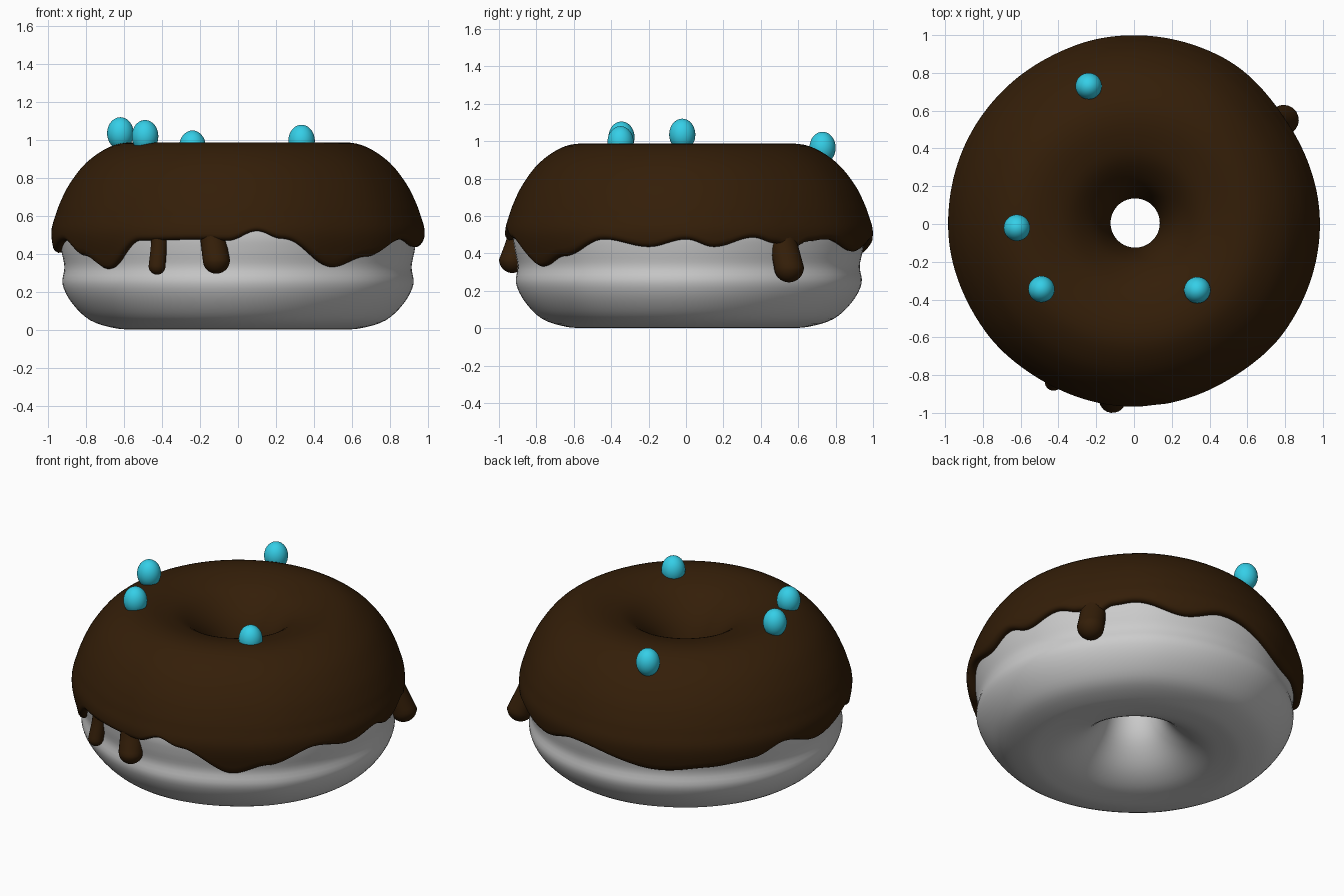
import bpy, bmesh, math
from mathutils import Vector

if "Cube" in bpy.data.objects:
    bpy.data.objects.remove(bpy.data.objects["Cube"])


def material(name, rgb):
    m = bpy.data.materials.new(name)
    m.diffuse_color = (*rgb, 1)
    m.use_nodes = True
    m.node_tree.nodes["Principled BSDF"].inputs["Base Color"].default_value = m.diffuse_color
    return m


DOUGH = material("pale_dough", (0.6, 0.6, 0.6))
CHOCOLATE = material("dark_chocolate", (0.034, 0.013, 0.0025))
BLUE = material("sky_blue", (0.035, 0.62, 0.80))


def spline(pts, steps, closed=False):
    """Catmull-Rom smoothing of 2D points."""
    n, out = len(pts), []
    get = (lambda i: pts[i % n]) if closed else (lambda i: pts[max(0, min(n - 1, i))])
    for i in range(n if closed else n - 1):
        a, b, c, d = (Vector(get(i + k)) for k in (-1, 0, 1, 2))
        for s in range(steps):
            t = s / steps
            out.append(0.5 * (2 * b + (c - a) * t + (2 * a - 5 * b + 4 * c - d) * t * t
                              + (3 * b - a - 3 * c + d) * t ** 3))
    if not closed:
        out.append(Vector(pts[-1]))
    return out


def table(pts, x, period=None):
    """Smooth (cosine) lookup in a sorted table of (x, value)."""
    if period:
        x %= period
        pts = pts + [(pts[0][0] + period, pts[0][1])]
    if x <= pts[0][0]:
        return pts[0][1]
    for (x0, v0), (x1, v1) in zip(pts, pts[1:]):
        if x <= x1:
            t = (x - x0) / (x1 - x0)
            return v0 + (v1 - v0) * (0.5 - 0.5 * math.cos(math.pi * t))
    return pts[-1][1]


def lattice(name, rings, mat, wrap=False, cap=False):
    """Mesh from equal-length closed rings of points."""
    bm = bmesh.new()
    vs = [[bm.verts.new(p) for p in r] for r in rings]
    n, m = len(vs), len(vs[0])
    for i in range(n if wrap else n - 1):
        for j in range(m):
            a, b = vs[i], vs[(i + 1) % n]
            bm.faces.new((a[j], a[(j + 1) % m], b[(j + 1) % m], b[j]))
    if cap:
        bm.faces.new(vs[0])
        bm.faces.new(vs[-1])
    bmesh.ops.recalc_face_normals(bm, faces=bm.faces)
    me = bpy.data.meshes.new(name)
    bm.to_mesh(me)
    bm.free()
    me.polygons.foreach_set("use_smooth", [True] * len(me.polygons))
    me.materials.append(mat)
    ob = bpy.data.objects.new(name, me)
    bpy.context.collection.objects.link(ob)
    return ob


# Slightly uneven outline of the ring, by angle in degrees
OUTLINE = [(0, .985), (33, .975), (62, 1.0), (80, 1.0), (98, 1.0), (120, .992), (145, .99),
           (180, .985), (215, .972), (240, .962), (270, .968), (300, .965), (325, .98)]


def place(deg, r, z):
    s = table(OUTLINE, deg, 360) / 0.985
    a = math.radians(deg)
    r *= 1 + (s - 1) * max(0, min(1, (r - 0.2) / 0.7))
    # the hole leans a little to the back right
    r += 0.012 * math.cos(a - 0.7) * max(0, 1 - r / 0.4)
    return (r * math.cos(a), r * math.sin(a), z)


# Dough ring
dough = spline([(.142, .45), (.155, .32), (.20, .20), (.30, .09), (.42, .025), (.55, .004),
                (.65, .008), (.78, .05), (.875, .14), (.925, .24), (.915, .33), (.932, .42),
                (.94, .50), (.92, .60), (.84, .78), (.70, .91), (.55, .94), (.37, .89),
                (.22, .74), (.155, .58)], 4, closed=True)
lattice("dough", [[place(d, p.x, p.y) for d in range(0, 360, 3)] for p in dough], DOUGH, wrap=True)

# Icing shell: fixed top profile plus a skirt reaching down to a wavy edge
EDGE = [(0, .475), (9, .435), (22, .485), (30, .455), (36, .42), (43, .465), (50, .475),
        (68, .41), (83, .465), (117, .36), (133, .38), (149, .41), (161, .475), (178, .405),
        (199, .47), (210, .39), (222, .32), (237, .47), (257, .475), (267, .47), (276, .52),
        (284, .48), (303, .33), (316, .385), (333, .475), (348, .435)]
SKIRT = spline([(.30, .945), (.36, .956), (.44, .976), (.50, .984), (.545, .98), (.60, .963)], 8)
top = spline([(.16, .46), (.135, .49), (.132, .57), (.16, .70), (.22, .82), (.33, .925),
              (.45, .972), (.57, .987), (.68, .962), (.80, .88), (.89, .765), (.942, .66),
              (.963, .60)], 4)


def icing_column(deg):
    e = table(EDGE, deg, 360)
    col = [(p.x, p.y) for p in top]
    for k in range(1, 9):
        z = .60 + (e + .02 - .60) * k / 8
        col.append((table(SKIRT, z), z))
    r = table(SKIRT, e)
    col += [(r - .006, e + .008), (r - .02, e), (r - .04, e + .004), (r - .09, e + .03)]
    return [place(deg, *c) for c in col]


columns = [icing_column(d) for d in range(360)]
lattice("icing", list(zip(*columns)), CHOCOLATE)


# Icing drips: tubes with a flared root and a round tip
def drip(name, deg0, deg1, r0, r1, z0, z_tip, rad):
    zc = z_tip + rad
    path = []
    for k in range(13):
        t = k / 12
        flare = 0.4 * max(0, 1 - t / 0.6) ** 2
        path.append((t, rad * (0.9 + 0.1 * t + flare), z0 + (zc - z0) * t))
    for k in range(1, 9):
        a = math.pi / 2 * k / 8.2
        path.append((1, rad * math.cos(a), zc - rad * math.sin(a)))
    rings = []
    for t, w, z in path:
        a = math.radians(deg0 + (deg1 - deg0) * t)
        r = r0 + (r1 - r0) * t
        out, side = Vector((math.cos(a), math.sin(a), 0)), Vector((-math.sin(a), math.cos(a), 0))
        rings.append([out * (r + min(w, rad) * math.cos(u)) + side * w * math.sin(u)
                      + Vector((0, 0, z)) for u in (math.tau * j / 20 for j in range(20))])
    lattice(name, rings, CHOCOLATE, cap=True)


drip("right_drip", 35, 34.8, .845, .965, .60, .245, .08)
drip("front_left_drip", 243, 243, .895, .94, .55, .29, .045)
drip("front_drip", 260.5, 263, .87, .935, .57, .295, .072)

# Round sprinkles, a little taller than wide
for i, (x, y, z) in enumerate([(-.62, -.02, 1.035), (-.49, -.345, 1.02),
                               (-.24, .73, .965), (.335, -.35, .995)]):
    bpy.ops.mesh.primitive_uv_sphere_add(segments=32, ring_count=20, radius=1, location=(x, y, z))
    ob = bpy.context.object
    ob.name = f"sprinkle_{i + 1}"
    ob.scale = (.07, .07, .085)
    ob.data.materials.append(BLUE)
    bpy.ops.object.shade_smooth()
